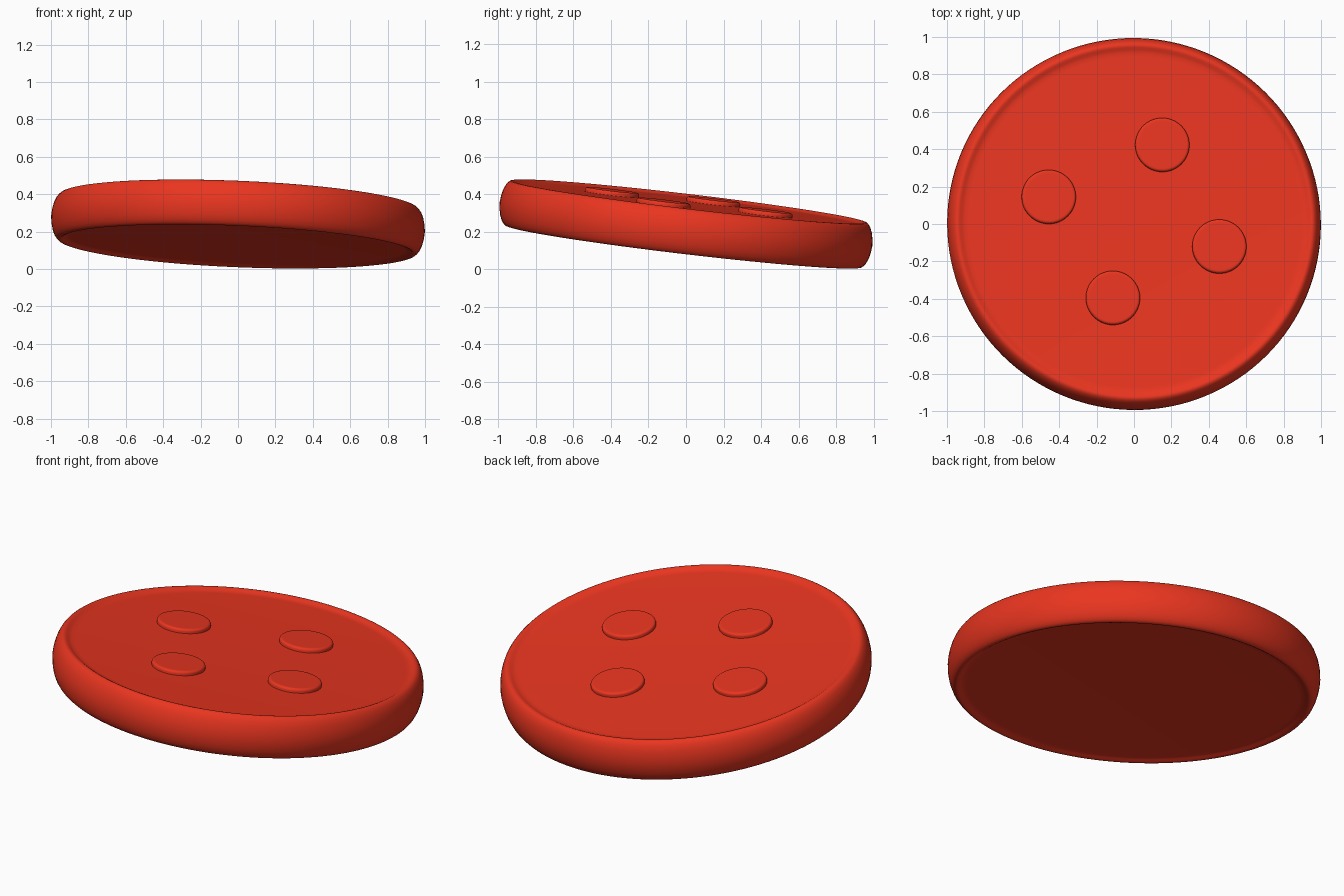
import bpy, bmesh, math
from mathutils import Vector

if "Cube" in bpy.data.objects:
    bpy.data.objects.remove(bpy.data.objects["Cube"])

FACE_H = 0.105                                     # recessed face above disc centre
STUD_R, STUD_H = 0.145, 0.024
CENTRE = Vector((0, 0, 0.2405))
AXIS = Vector((0.042, 0.118, 1)).normalized()      # tilted disc axis
TILT = Vector((0, 0, 1)).rotation_difference(AXIS).to_euler()

red = bpy.data.materials.new("red")
red.diffuse_color = (0.82, 0.036, 0.014, 1)
red.use_nodes = True
red.node_tree.nodes["Principled BSDF"].inputs["Base Color"].default_value = red.diffuse_color


def lathe(name, profile, location, sides):
    """Spin a radius/height profile round the tilted axis."""
    bm = bmesh.new()
    verts = [bm.verts.new((r, 0, h)) for r, h in profile]
    edges = [bm.edges.new(pair) for pair in zip(verts, verts[1:])]
    bmesh.ops.spin(bm, geom=verts + edges, cent=(0, 0, 0), axis=(0, 0, 1),
                   angle=math.tau, steps=sides, use_duplicate=False)
    bmesh.ops.remove_doubles(bm, verts=bm.verts, dist=1e-5)
    bmesh.ops.recalc_face_normals(bm, faces=bm.faces)
    mesh = bpy.data.meshes.new(name)
    bm.to_mesh(mesh)
    bm.free()
    mesh.materials.append(red)
    ob = bpy.data.objects.new(name, mesh)
    ob.location, ob.rotation_euler = location, TILT
    bpy.context.collection.objects.link(ob)
    bpy.ops.object.select_all(action='DESELECT')
    ob.select_set(True)
    bpy.context.view_layer.objects.active = ob
    bpy.ops.object.shade_smooth_by_angle(angle=math.radians(40))


# Main disc: bulged side, raised lip, shallow recess on both faces
half = [(0, FACE_H), (0.89, FACE_H), (0.91, FACE_H + 0.001), (0.925, 0.111), (0.937, 0.118),
        (0.947, 0.121), (0.957, 0.119), (0.967, 0.111), (0.978, 0.096),
        (0.989, 0.07), (0.997, 0.035)]
lathe("disc", half + [(1.0, 0)] + [(r, -h) for r, h in reversed(half)], CENTRE, 128)

# Four low studs with rounded tops, standing in the upper recess
ROUND = 0.014
stud = [(0, 0), (STUD_R - ROUND - 0.01, 0)]
stud += [(STUD_R - ROUND + ROUND * math.sin(a), ROUND * (math.cos(a) - 1))
         for a in [math.pi / 2 * k / 6 for k in range(7)]]
stud += [(STUD_R, -STUD_H - 0.03), (0, -STUD_H - 0.03)]
for i, (x, y) in enumerate([(0.152, 0.425), (-0.455, 0.147), (0.457, -0.118), (-0.112, -0.393)]):
    z = CENTRE.z + (FACE_H + STUD_H - AXIS.x * x - AXIS.y * y) / AXIS.z
    lathe(f"stud_{i + 1}", stud, (x, y, z), 64)
